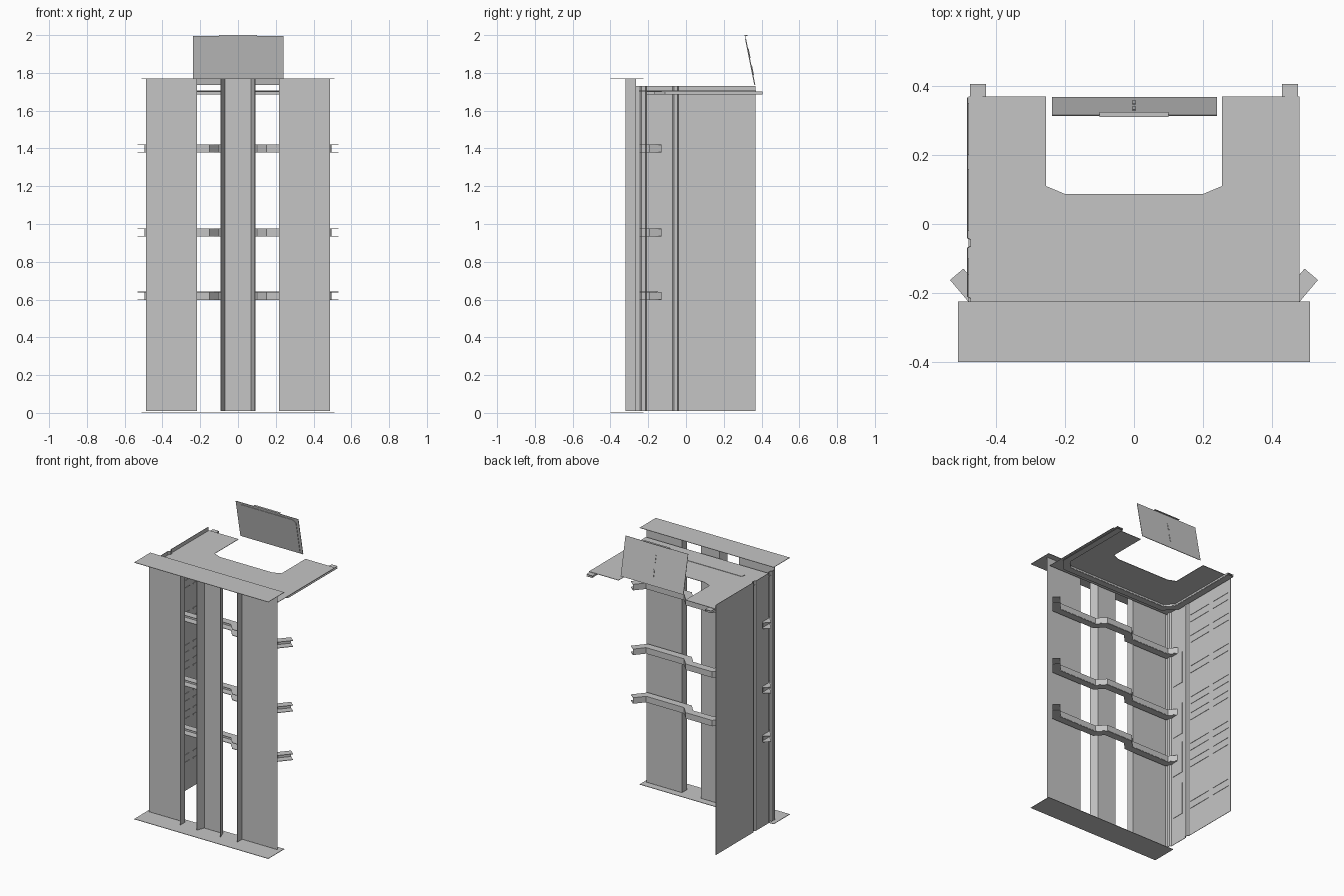
import bpy, bmesh
from mathutils import Vector

cube = bpy.data.objects.get("Cube")
if cube:
    bpy.data.objects.remove(cube, do_unlink=True)

steel = bpy.data.materials.new("grey_steel")
steel.use_nodes = True
steel.diffuse_color = (0.56, 0.56, 0.56, 1)
steel.node_tree.nodes["Principled BSDF"].inputs["Base Color"].default_value = (0.56, 0.56, 0.56, 1)

GAUGE = 0.003


def finish(name, bm, thick=GAUGE):
    mesh = bpy.data.meshes.new(name)
    bm.to_mesh(mesh)
    bm.free()
    ob = bpy.data.objects.new(name, mesh)
    bpy.context.collection.objects.link(ob)
    mesh.materials.append(steel)
    if thick:
        mod = ob.modifiers.new("sheet", 'SOLIDIFY')
        mod.thickness = thick
        mod.offset = 0
    return ob


def add_wall(bm, path, z0, z1):
    for (ax, ay), (bx, by) in zip(path, path[1:]):
        bm.faces.new([bm.verts.new(p) for p in
                      ((ax, ay, z0), (bx, by, z0), (bx, by, z1), (ax, ay, z1))])


def add_flange(bm, inner, outer, z):
    for i in range(len(inner) - 1):
        bm.faces.new([bm.verts.new((*p, z)) for p in
                      (inner[i], inner[i + 1], outer[i + 1], outer[i])])


def weld(bm):
    bmesh.ops.remove_doubles(bm, verts=bm.verts, dist=0.0001)


def wall(name, path, z0, z1):
    bm = bmesh.new()
    add_wall(bm, path, z0, z1)
    weld(bm)
    return finish(name, bm)


def plate(name, outline, z, thick=GAUGE):
    bm = bmesh.new()
    bm.faces.new([bm.verts.new((x, y, z)) for x, y in outline])
    return finish(name, bm, thick)


def rect(x0, x1, y0, y1):
    return [(x0, y0), (x1, y0), (x1, y1), (x0, y1)]


def box(name, lo, hi):
    bm = bmesh.new()
    bmesh.ops.create_cube(bm, size=1)
    for v in bm.verts:
        v.co = [l + (h - l) * (c + 0.5) for l, h, c in zip(lo, hi, v.co)]
    return finish(name, bm, 0)


def mirrored(half):
    """Complete a path given from the -x end to the middle."""
    return half + [(-x, y) for x, y in reversed(half)]


def offset(path, d):
    """Shift a path to its right hand side with mitred corners."""
    pts = [Vector(p) for p in path]
    normals = []
    for a, b in zip(pts, pts[1:]):
        t = (b - a).normalized()
        normals.append(Vector((t.y, -t.x)))
    out = []
    for i, p in enumerate(pts):
        n0 = normals[max(i - 1, 0)]
        n1 = normals[min(i, len(normals) - 1)]
        out.append(tuple(p + (n0 + n1) * d / (1 + n0.dot(n1))))
    return out


def channel(name, path, depth, z0, z1):
    """C-section rail: upright web with two flanges pointing outward."""
    bm = bmesh.new()
    edge = offset(path, depth)
    add_wall(bm, path, z0, z1)
    for z in (z0, z1):
        add_flange(bm, path, edge, z)
    weld(bm)
    return finish(name, bm)


# Front end plates, top and bottom
for name, z in (("bottom_plate", 0.004), ("top_plate", 1.77)):
    plate(name, rect(-0.51, 0.51, -0.40, -0.225), z)

# Front panels with a forward flange on the inner edge
for name, s in (("left_front_panel", 1), ("right_front_panel", -1)):
    wall(name, [(s * 0.488, -0.267), (s * 0.218, -0.267), (s * 0.218, -0.32)], 0.01, 1.768)

# Centre post, a channel that flares forward
wall("centre_post", mirrored([(-0.09, -0.32), (-0.07, -0.267)]), 0.01, 1.768)

# Cross rails with bent ends and a jog behind the post
rail = mirrored([(-0.495, -0.13), (-0.44, -0.195), (-0.15, -0.195), (-0.10, -0.14)])
rail_levels = (0.62, 0.955, 1.40)
for i, z in enumerate(rail_levels):
    channel(f"cross_rail_{i + 1}", rail, 0.05, z - 0.02, z + 0.02)

# Side panel with two vertical folds
fold = [(-0.483, 0.367), (-0.483, -0.04), (-0.473, -0.046), (-0.473, -0.064),
        (-0.483, -0.07), (-0.483, -0.21), (-0.473, -0.216), (-0.473, -0.236),
        (-0.483, -0.242), (-0.483, -0.265)]
wall("side_panel", fold, 0.01, 1.73)

# Rows of ribs on the inside of the side panel
for z in (0.2, 0.5, 0.62, 0.84, 0.955, 1.18, 1.40, 1.55):
    for dz in (0, 0.05):
        for y0, y1 in ((-0.02, 0.16), (0.2, 0.35)):
            box("panel_rib", (-0.482, y0, z + dz), (-0.479, y1, z + dz + 0.008))

# Pressed pads near the front of the side panel
for z in (0.2, 0.5, 0.78, 1.15):
    box("panel_pad", (-0.482, -0.19, z), (-0.479, -0.1, z + 0.22))

# Top shelf with a notch in the back
shelf = mirrored([(-0.255, 0.37), (-0.255, 0.11), (-0.20, 0.087)])
plate("shelf", [(-0.48, -0.25), (-0.48, 0.37)] + shelf + [(0.48, 0.37), (0.48, -0.25)], 1.704)
plate("shelf_front_rib", [(-0.35, -0.14), (0.35, -0.14), (0.345, -0.112), (-0.345, -0.112)],
      1.706, 0.004)

# Rail that wraps round under the shelf and sticks out behind
under = mirrored([(-0.43, 0.405), (-0.43, -0.11), (-0.38, -0.165)])
channel("shelf_rail", under, 0.045, 1.688, 1.70)


# Tilted back cover, laid out in x and z
def tilted(name, x0, x1, z0, z1, lift=0.0, cut=0.0):
    outline = [(x0, z0), (x1, z0), (x1, z1 - cut), (x1 - cut, z1),
               (x0 + cut, z1), (x0, z1 - cut)]
    bm = bmesh.new()
    bm.faces.new([bm.verts.new((x, 0.366 - (z - 1.735) * 0.2 + lift, z)) for x, z in outline])
    weld(bm)
    return finish(name, bm)


tilted("back_cover", -0.237, 0.24, 1.735, 1.995)
tilted("cover_raised_field", -0.215, 0.22, 1.737, 1.98, -0.003, 0.02)
for z in (1.79, 1.88):
    tilted("cover_slot", -0.004, 0.004, z, z + 0.05, 0.003)
plate("cover_lip", rect(-0.10, 0.10, 0.31, 0.325), 1.998)
